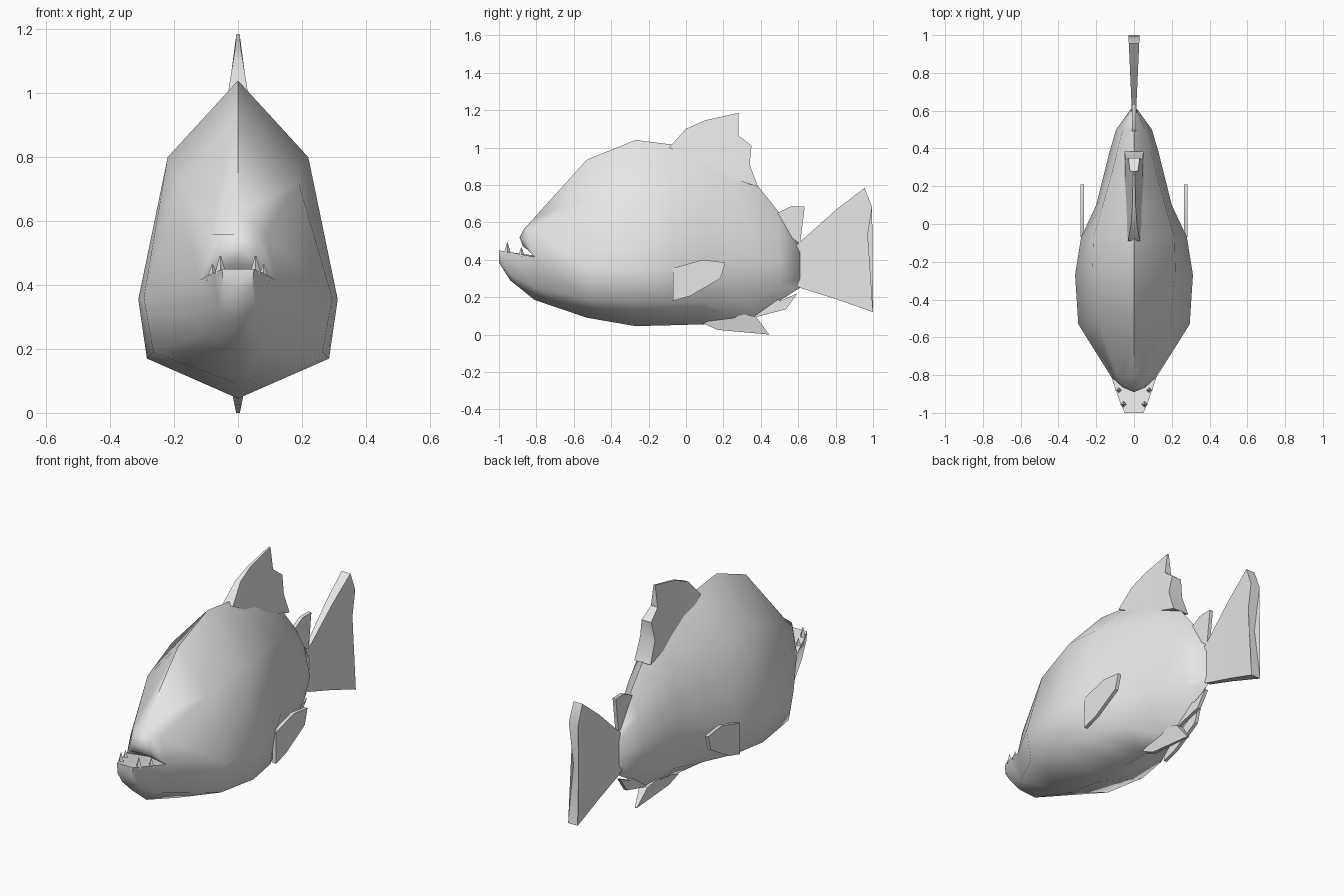
import bpy, bmesh, math
from mathutils import Vector

cube = bpy.data.objects.get("Cube")
if cube:
    bpy.data.objects.remove(cube, do_unlink=True)

grey = bpy.data.materials.new("pale grey")
grey.use_nodes = True
grey.diffuse_color = (0.8, 0.8, 0.8, 1)
grey.node_tree.nodes["Principled BSDF"].inputs["Base Color"].default_value = (0.8, 0.8, 0.8, 1)


def finish(bm, name, angle):
    """Turn a bmesh into a smooth shaded grey object."""
    bmesh.ops.recalc_face_normals(bm, faces=bm.faces[:])
    mesh = bpy.data.meshes.new(name)
    bm.to_mesh(mesh)
    bm.free()
    mesh.materials.append(grey)
    ob = bpy.data.objects.new(name, mesh)
    bpy.context.collection.objects.link(ob)
    bpy.ops.object.select_all(action='DESELECT')
    ob.select_set(True)
    bpy.context.view_layer.objects.active = ob
    bpy.ops.object.shade_smooth_by_angle(angle=math.radians(angle))
    return ob


def skin(bm, row_a, row_b, closed=False):
    """Join two rows of vertices, dropping shared corners."""
    n = len(row_a)
    for i in range(n if closed else n - 1):
        j = (i + 1) % n
        quad = list(dict.fromkeys([row_a[i], row_a[j], row_b[j], row_b[i]]))
        bm.faces.new(quad)


# Body stations: y, top z, upper (x, z), middle (x, z), lower (x, z), bottom z
stations = [
    (-0.81, 0.626, (0.085, 0.56), (0.12, 0.415), (0.10, 0.25), 0.185),
    (-0.53, 0.935, (0.19, 0.72), (0.295, 0.36), (0.265, 0.19), 0.09),
    (-0.27, 1.04, (0.22, 0.80), (0.312, 0.355), (0.285, 0.17), 0.045),
    (-0.07, 1.015, (0.215, 0.79), (0.28, 0.36), (0.25, 0.17), 0.05),
    (0.10, 0.98, (0.165, 0.77), (0.20, 0.38), (0.17, 0.17), 0.055),
    (0.28, 0.90, (0.115, 0.72), (0.155, 0.41), (0.12, 0.19), 0.075),
    (0.38, 0.80, (0.09, 0.66), (0.13, 0.41), (0.09, 0.21), 0.095),
    (0.50, 0.65, (0.06, 0.56), (0.095, 0.40), (0.06, 0.26), 0.18),
    (0.61, 0.485, (0.012, 0.44), (0.015, 0.37), (0.012, 0.30), 0.25),
]


def build_body():
    bm = bmesh.new()
    V = lambda x, y, z: bm.verts.new((x, y, z))
    rings = []
    for y, top, up, mid, low, bot in stations:
        right = [V(x, y, z) for x, z in (up, mid, low)]
        left = [V(-x, y, z) for x, z in (low, mid, up)]
        rings.append([V(0, y, top)] + right + [V(0, y, bot)] + left)
    for a, b in zip(rings, rings[1:]):
        skin(bm, a, b, closed=True)
    bm.faces.new(rings[-1])

    t, ur, mr, lr, b, ll, ml, ul = rings[0]
    throat = V(0, -0.79, 0.42)

    # Snout: rows from brow to upper lip, meeting at the mouth corners
    row = [ml, ul, t, ur, mr]
    for x, ys, zs, yc, zc in ((0.06, -0.85, 0.56, -0.87, 0.56),
                              (0.06, -0.865, 0.505, -0.89, 0.52),
                              (0.065, -0.85, 0.455, -0.87, 0.47)):
        nxt = [ml, V(-x, ys, zs), V(0, yc, zc), V(x, ys, zs), mr]
        skin(bm, row, nxt)
        row = nxt
    for p, q in zip(row, row[1:]):
        bm.faces.new((p, q, throat))

    # Lower jaw, jutting forward with a flat floor
    row = [ml, ll, b, lr, mr]
    rims = [(ml, mr)]
    for y, rx, rz, lx, lz, bz in ((-0.94, 0.075, 0.44, 0.06, 0.32, 0.29),
                                  (-1.0, 0.05, 0.45, 0.045, 0.395, 0.385)):
        nxt = [V(-rx, y, rz), V(-lx, y, lz), V(0, y, bz), V(lx, y, lz), V(rx, y, rz)]
        skin(bm, row, nxt)
        rims.append((nxt[0], nxt[-1]))
        row = nxt
    bm.faces.new(row)
    bm.faces.new((ml, rims[1][0], rims[1][1], mr, throat))
    bm.faces.new((rims[1][0], rims[2][0], rims[2][1], rims[1][1]))
    finish(bm, "body", 65)


def build_fin(name, profile, half, x=0.0):
    """Flat fin from a (y, z) outline; half(y, z) gives its half thickness."""
    bm = bmesh.new()
    sides = [[bm.verts.new((x + s * half(y, z), y, z)) for y, z in profile] for s in (1, -1)]
    faces = [bm.faces.new(side) for side in sides]
    skin(bm, sides[0], sides[1], closed=True)
    bmesh.ops.triangulate(bm, faces=faces)
    finish(bm, name, 40)


build_body()

# Fins on the centre line
build_fin("dorsal_fin",
          [(-0.09, 1.0), (0.0, 1.10), (0.10, 1.145), (0.28, 1.185), (0.28, 1.065),
           (0.35, 1.01), (0.34, 0.91), (0.385, 0.79), (0.20, 0.85), (0.0, 0.95)],
          lambda y, z: max(0.005, min(0.05, 0.025 + (1.04 - z) * 0.16)))
build_fin("tail_fin",
          [(0.58, 0.47), (0.61, 0.495), (0.80, 0.665), (0.955, 0.785), (0.995, 0.68),
           (0.955, 0.43), (1.0, 0.12), (0.80, 0.19), (0.61, 0.25), (0.58, 0.27)],
          lambda y, z: 0.012 + max(0, y - 0.61) * 0.045)
build_fin("rear_top_fin",
          [(0.48, 0.645), (0.56, 0.685), (0.635, 0.685), (0.61, 0.485), (0.52, 0.55)],
          lambda y, z: 0.01)
build_fin("belly_fin",
          [(0.09, 0.06), (0.17, 0.025), (0.445, 0.0), (0.375, 0.095), (0.25, 0.12)],
          lambda y, z: 0.006 + z * 0.2)
build_fin("rear_belly_fin",
          [(0.36, 0.09), (0.535, 0.135), (0.595, 0.22), (0.505, 0.18), (0.45, 0.21)],
          lambda y, z: 0.01)

# Paired side fins, trailing straight back from the widest part
for side, s in (("left", 1), ("right", -1)):
    build_fin(side + "_side_fin",
              [(-0.07, 0.355), (0.09, 0.40), (0.21, 0.385), (0.185, 0.30),
               (0.02, 0.205), (-0.07, 0.18)],
              lambda y, z: 0.01, x=0.274 * s)

# Teeth on the lower jaw
for side, s in (("left", 1), ("right", -1)):
    for place, x, y, z, h in (("front", 0.055, -0.955, 0.435, 0.056),
                              ("rear", 0.08, -0.88, 0.415, 0.05)):
        bm = bmesh.new()
        bmesh.ops.create_cone(bm, cap_ends=True, segments=4, radius1=0.018,
                              radius2=0.002, depth=h)
        bmesh.ops.translate(bm, verts=bm.verts[:], vec=Vector((x * s, y, z + h / 2)))
        finish(bm, f"{side}_{place}_tooth", 30)
